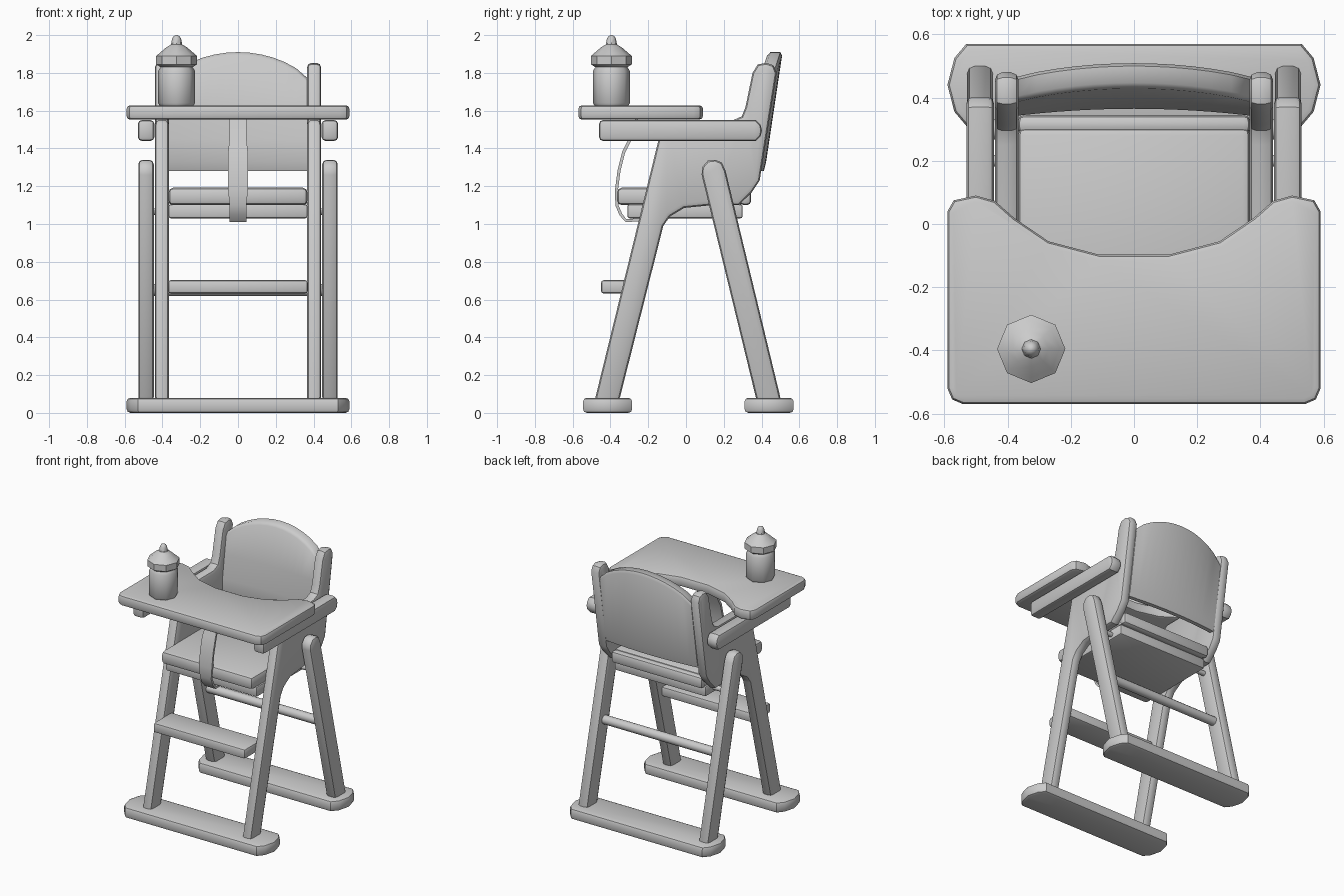
import bpy, bmesh, math
from mathutils import Vector

if "Cube" in bpy.data.objects:
    bpy.data.objects.remove(bpy.data.objects["Cube"])

wood = bpy.data.materials.new("grey wood")
wood.diffuse_color = (0.6, 0.6, 0.6, 1)
wood.use_nodes = True
wood.node_tree.nodes["Principled BSDF"].inputs["Base Color"].default_value = wood.diffuse_color


def finish(name, bm, bevel=0, segments=2, mirror=False, angle=40):
    """Turn a bmesh into a bevelled, optionally mirrored, shaded object."""
    bmesh.ops.recalc_face_normals(bm, faces=bm.faces[:])
    mesh = bpy.data.meshes.new(name)
    bm.to_mesh(mesh)
    bm.free()
    mesh.materials.append(wood)
    ob = bpy.data.objects.new(name, mesh)
    bpy.context.collection.objects.link(ob)
    bpy.ops.object.select_all(action='DESELECT')
    ob.select_set(True)
    bpy.context.view_layer.objects.active = ob
    if bevel:
        m = ob.modifiers.new("Bevel", 'BEVEL')
        m.width, m.segments = bevel, segments
        m.limit_method, m.angle_limit = 'ANGLE', math.radians(50)
        bpy.ops.object.modifier_apply(modifier="Bevel")
    if mirror:
        ob.modifiers.new("Mirror", 'MIRROR')
        bpy.ops.object.modifier_apply(modifier="Mirror")
    bpy.ops.object.shade_smooth_by_angle(angle=math.radians(angle))
    return ob


def loft(sections):
    """Bridge equal-length closed sections and cap both ends."""
    bm = bmesh.new()
    rings = [[bm.verts.new(p) for p in s] for s in sections]
    n = len(rings[0])
    for a, b in zip(rings, rings[1:]):
        for i in range(n):
            bm.faces.new((a[i], a[(i + 1) % n], b[(i + 1) % n], b[i]))
    bm.faces.new(rings[0][::-1])
    bm.faces.new(rings[-1])
    return bm


def side_prism(name, pts, x0, x1, **kw):
    """Side profile (y, z) extruded along x."""
    return finish(name, loft([[(x, y, z) for y, z in pts] for x in (x0, x1)]), **kw)


def flat_prism(name, pts, z0, z1, **kw):
    """Plan outline (x, y) extruded along z."""
    return finish(name, loft([[(x, y, z) for x, y in pts] for z in (z0, z1)]), **kw)


def rect(a0, a1, b0, b1):
    return [(a0, b0), (a1, b0), (a1, b1), (a0, b1)]


def rod(name, x0, x1, y, z, r, **kw):
    pts = [(y + r * math.cos(k * math.pi / 6), z + r * math.sin(k * math.pi / 6))
           for k in range(12)]
    return side_prism(name, pts, x0, x1, **kw)


# Floor runners with chamfered ends
half = [(0.53, -0.13), (0.568, -0.085), (0.59, 0), (0.568, 0.085), (0.53, 0.13)]
for name, yc in (("front_foot", -0.415), ("rear_foot", 0.44)):
    outline = [(x, yc + y) for x, y in half] + [(-x, yc + y) for x, y in reversed(half)]
    flat_prism(name, outline, 0, 0.08, bevel=0.02)

# Side frames: front leg, seat side and back post in one board
frame = [(-0.485, 0.06), (-0.355, 0.06), (-0.12, 0.99), (-0.085, 1.04), (-0.01, 1.085),
         (0.14, 1.10), (0.28, 1.10), (0.35, 1.17), (0.39, 1.23), (0.425, 1.45),
         (0.48, 1.80), (0.463, 1.84), (0.425, 1.853), (0.38, 1.845), (0.352, 1.80),
         (0.315, 1.62), (0.295, 1.57), (0.25, 1.55), (-0.12, 1.55)]
side_prism("side_frame", frame, 0.365, 0.44, bevel=0.024, mirror=True)

# Rear legs with rounded tops
rear = [(0.375, 0.06), (0.505, 0.06), (0.21, 1.28), (0.19, 1.325), (0.155, 1.34),
        (0.115, 1.335), (0.085, 1.30), (0.083, 1.26)]
side_prism("rear_leg", rear, 0.446, 0.528, bevel=0.024, mirror=True)

# Arm rails
arm = [(-0.46, 1.44), (0.37, 1.44), (0.395, 1.465), (0.402, 1.495),
       (0.395, 1.525), (0.37, 1.55), (-0.46, 1.55)]
side_prism("arm_rail", arm, 0.443, 0.53, bevel=0.02, mirror=True)

# Tray with a scooped rear edge
edge = [(0.54, -0.57), (0.575, -0.555), (0.59, -0.52), (0.59, 0.04), (0.57, 0.075),
        (0.50, 0.09), (0.44, 0.073), (0.38, 0.02), (0.27, -0.055), (0.11, -0.097)]
flat_prism("tray", edge + [(-x, y) for x, y in reversed(edge)], 1.553, 1.628, bevel=0.018)

# Seat cushion, seat pan and rear seat rail
side_prism("seat_cushion", rect(-0.365, 0.305, 1.10, 1.192), -0.368, 0.368, bevel=0.025)
side_prism("seat_pan", rect(-0.31, 0.30, 1.03, 1.105), -0.368, 0.368, bevel=0.012)
side_prism("rear_seat_rail", rect(0.285, 0.345, 1.10, 1.185), -0.368, 0.368, bevel=0.022)

# Backrest: leaning, bowed across, arched along the top
sections = []
for i in range(13):
    x = -0.37 + 0.74 * i / 12
    u = 1 - (x / 0.37) ** 2
    top, bow = 1.77 + 0.14 * u ** 0.8, 0.022 * u
    back = lambda z: 0.395 + 0.15 * (z - 1.28) + bow
    sections.append([(x, back(z) - d, z) for z, d in (
        (1.28, 0.005), (1.28, 0.035), (1.33, 0.06), (1.45, 0.078), (1.62, 0.08),
        (top - 0.02, 0.08), (top, 0.065), (top, 0.012), (top - 0.02, 0), (1.33, 0))])
finish("backrest", loft(sections), angle=50)

# Footrest and cross rods
side_prism("footrest", rect(-0.45, -0.24, 0.632, 0.703), -0.37, 0.37, bevel=0.015)
rod("rear_rung", -0.455, 0.455, 0.30, 0.65, 0.032)
rod("pivot_pin", 0.36, 0.455, 0.20, 1.065, 0.018, mirror=True)

# Crotch strap hanging from the tray and tucked under the seat
path = [(-0.26, 1.56), (-0.295, 1.45), (-0.33, 1.38), (-0.355, 1.28), (-0.368, 1.18),
        (-0.366, 1.10), (-0.345, 1.05), (-0.318, 1.018), (-0.24, 1.022)]
strap = []
for i, (y, z) in enumerate(path):
    a, b = path[max(i - 1, 0)], path[min(i + 1, len(path) - 1)]
    t = Vector((b[0] - a[0], b[1] - a[1])).normalized() * 0.008
    w = 0.052 if 1.1 < z < 1.4 else 0.045
    strap.append([(-w, y - t.y, z + t.x), (w, y - t.y, z + t.x),
                  (w, y + t.y, z - t.x), (-w, y + t.y, z - t.x)])
finish("strap", loft(strap))

# Bottle: eight-sided body, collar, dome and teat
rings = [(0.088, 1.625), (0.098, 1.64), (0.098, 1.81), (0.085, 1.83), (0.108, 1.845),
         (0.108, 1.89), (0.09, 1.905), (0.055, 1.935), (0.03, 1.95), (0.024, 1.98),
         (0.016, 1.994), (0.005, 2.0)]
bottle = [[(-0.325 + r * math.cos(k * math.pi / 4), -0.395 + r * math.sin(k * math.pi / 4), z)
           for k in range(8)] for r, z in rings]
finish("bottle", loft(bottle), angle=42)
